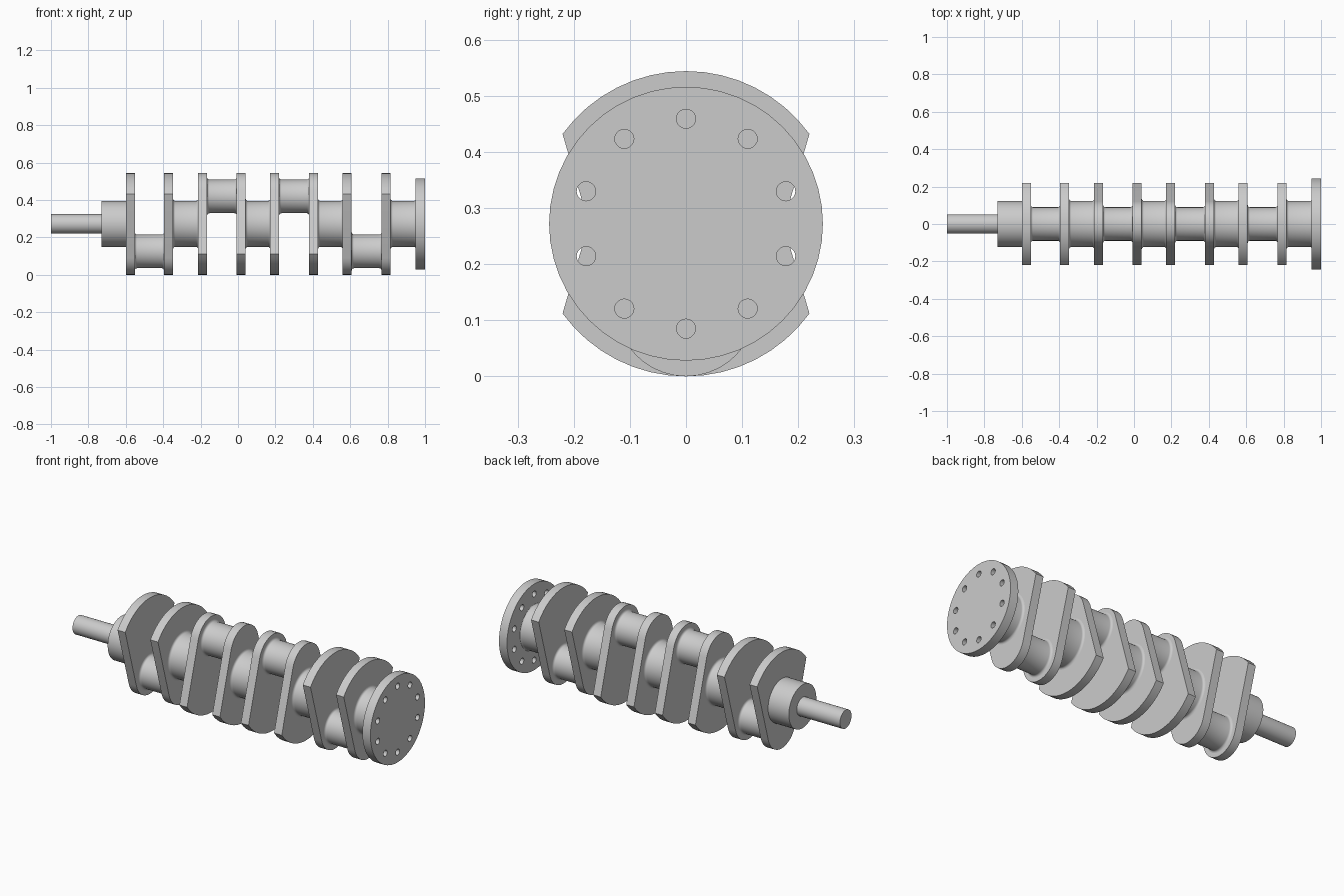
import bpy, bmesh
from math import sin, cos, pi, atan2, acos, hypot

if "Cube" in bpy.data.objects:
    bpy.data.objects.remove(bpy.data.objects["Cube"])

AXIS = 0.272      # height of the main shaft axis
THROW = 0.147     # crank pin offset from the axis
SEG = 48


def finish(name, bm, angle=40):
    bmesh.ops.recalc_face_normals(bm, faces=bm.faces)
    mesh = bpy.data.meshes.new(name)
    bm.to_mesh(mesh)
    bm.free()
    ob = bpy.data.objects.new(name, mesh)
    bpy.context.collection.objects.link(ob)
    bpy.ops.object.select_all(action='DESELECT')
    ob.select_set(True)
    bpy.context.view_layer.objects.active = ob
    bpy.ops.object.shade_smooth_by_angle(angle=angle * pi / 180)
    return ob


def lathe(bm, profile, cy=0.0, cz=AXIS, seg=SEG):
    """Revolve (x, radius) pairs around a line parallel to x, with end caps."""
    rings = [[bm.verts.new((x, cy + r * sin(2 * pi * i / seg), cz + r * cos(2 * pi * i / seg)))
              for i in range(seg)] for x, r in profile]
    for a, b in zip(rings, rings[1:]):
        for i in range(seg):
            j = (i + 1) % seg
            bm.faces.new((a[i], a[j], b[j], b[i]))
    bm.faces.new(rings[0])
    bm.faces.new(rings[-1])


def journal(name, x0, x1, r, cz=AXIS, left=True, right=True, f=0.012):
    """Bearing cylinder with concave fillets where it meets a web."""
    arc = [(f - f * cos(t * pi / 8), f - f * sin(t * pi / 8)) for t in range(5)]
    arc = [(f - f * sin(pi / 2 - t * pi / 8), f - f * cos(pi / 2 - t * pi / 8)) for t in range(5)]
    pl = [(x0 - 0.004, r + f)] + [(x0 + dx, r + dr) for dx, dr in arc] if left else [(x0, r)]
    pr = [(x1 - dx, r + dr) for dx, dr in reversed(arc)] + [(x1 + 0.004, r + f)] if right else [(x1, r)]
    bm = bmesh.new()
    lathe(bm, pl + pr, cz=cz)
    return finish(name, bm)


def web(name, x0, x1, side):
    """Crank web: round end at the pin, wide counterweight arc opposite. side=-1 puts the pin down."""
    R, r, cy, cz = 0.272, 0.125, 0.22, 0.16
    a0 = atan2(cz, cy)
    n = 16
    pts = [(R * cos(a0 + (pi - 2 * a0) * i / n), R * sin(a0 + (pi - 2 * a0) * i / n)) for i in range(n + 1)]
    # tangent from the counterweight corner onto the pin end circle
    d = cz + THROW
    t = atan2(d, cy) - acos(r / hypot(cy, d))
    pts += [(r * cos(pi - t + (pi + 2 * t) * i / n), -THROW + r * sin(pi - t + (pi + 2 * t) * i / n))
            for i in range(n + 1)]
    bm = bmesh.new()
    a = [bm.verts.new((x0, y, AXIS - side * z)) for y, z in pts]
    b = [bm.verts.new((x1, y, AXIS - side * z)) for y, z in pts]
    bm.faces.new(a)
    bm.faces.new(b)
    for i in range(len(a)):
        j = (i + 1) % len(a)
        bm.faces.new((a[i], a[j], b[j], b[i]))
    return finish(name, bm, 30)


# Crank webs
W = [(-0.600, -0.552), (-0.395, -0.347), (-0.213, -0.165), (-0.007, 0.041),
     (0.172, 0.220), (0.380, 0.428), (0.560, 0.608), (0.768, 0.816)]
SIDES = [-1, -1, 1, 1, 1, 1, -1, -1]
for i, ((x0, x1), s) in enumerate(zip(W, SIDES)):
    web(f"crank_web_{i + 1}", x0, x1, s)

# Crank pins inside each web pair, main journals between pairs
for i in range(7):
    x0, x1 = W[i][1], W[i + 1][0]
    if i % 2 == 0:
        journal(f"crank_pin_{i // 2 + 1}", x0, x1, 0.09, AXIS + SIDES[i] * THROW)
    else:
        journal(f"main_journal_{i // 2 + 2}", x0, x1, 0.123)
journal("rear_main_journal", W[7][1], 0.952, 0.123, right=True)

# Front journal and nose shaft
journal("front_main_journal", -0.73, W[0][0] + 0.004, 0.123, left=False, right=False)
bm = bmesh.new()
lathe(bm, [(-1.0, 0.052), (-0.725, 0.052)])
finish("nose_shaft", bm)

# Flywheel flange with ten bolt holes
bm = bmesh.new()
lathe(bm, [(0.95, 0.244), (1.0, 0.244)])
flange = finish("flywheel_flange", bm)
bm = bmesh.new()
for k in range(10):
    a = k * pi / 5
    lathe(bm, [(0.92, 0.017), (1.03, 0.017)], 0.187 * sin(a), AXIS + 0.187 * cos(a), 20)
cutter = finish("bolt_hole_cutter", bm)
cutter.hide_render = True
mod = flange.modifiers.new("bolt_holes", 'BOOLEAN')
mod.operation = 'DIFFERENCE'
mod.solver = 'EXACT'
mod.object = cutter
bpy.ops.object.select_all(action='DESELECT')
flange.select_set(True)
bpy.context.view_layer.objects.active = flange
bpy.ops.object.modifier_apply(modifier=mod.name)
bpy.data.objects.remove(cutter)
bpy.ops.object.shade_smooth_by_angle(angle=40 * pi / 180)
